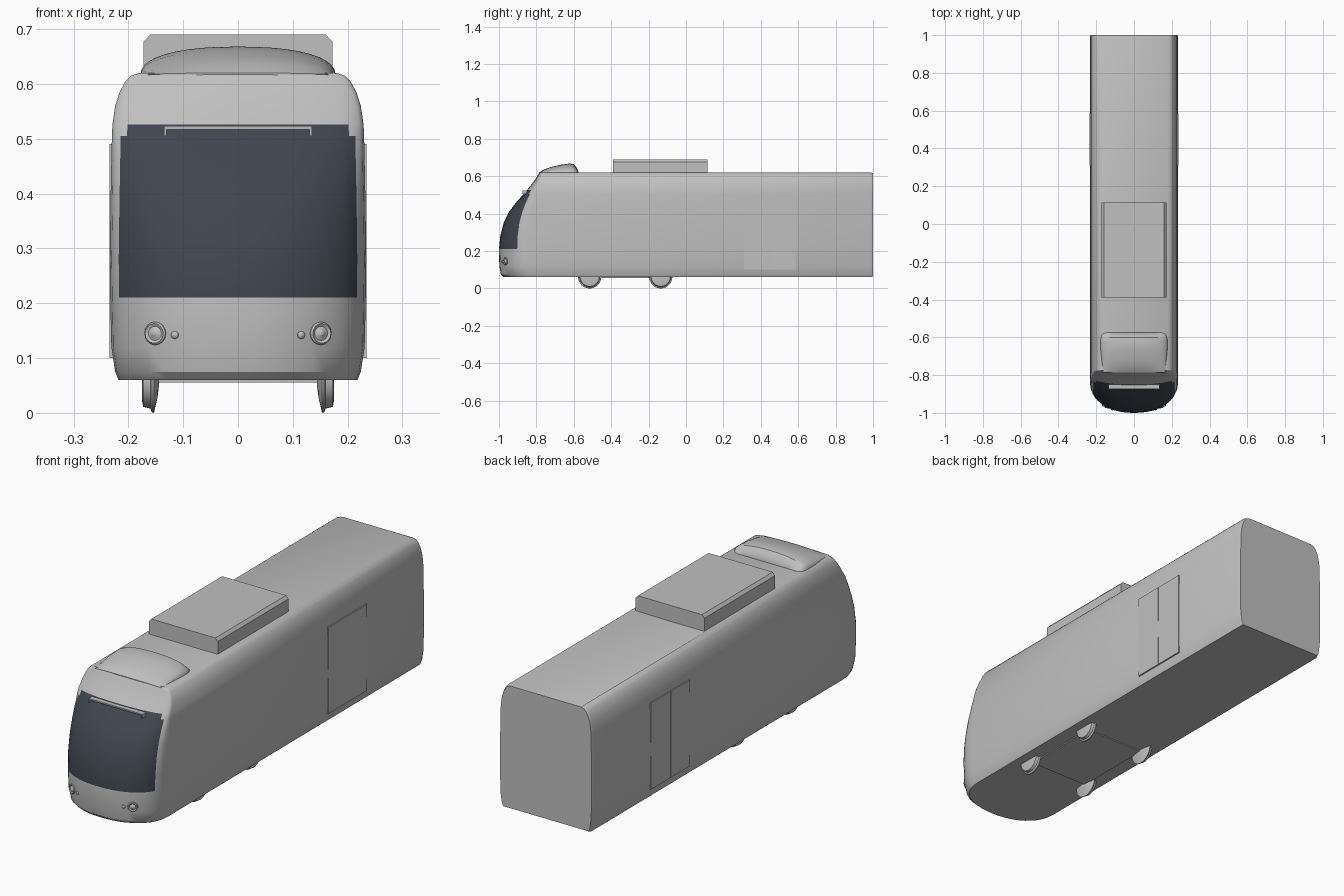
import bpy
import bmesh
from math import sin, cos, pi
from mathutils import Matrix, Vector

default = bpy.data.objects.get("Cube")
if default:
    bpy.data.objects.remove(default, do_unlink=True)


def material(name, colour):
    mat = bpy.data.materials.new(name)
    mat.use_nodes = True
    mat.diffuse_color = (*colour, 1)
    mat.node_tree.nodes["Principled BSDF"].inputs["Base Color"].default_value = (*colour, 1)
    return mat


GREY = material("light grey", (0.53, 0.53, 0.53))
GLASS = material("dark blue glass", (0.05, 0.06, 0.08))


def finish(name, bm, materials, smooth=True):
    bmesh.ops.recalc_face_normals(bm, faces=bm.faces)
    mesh = bpy.data.meshes.new(name)
    bm.to_mesh(mesh)
    bm.free()
    for mat in materials:
        mesh.materials.append(mat)
    obj = bpy.data.objects.new(name, mesh)
    bpy.context.collection.objects.link(obj)
    if smooth:
        bpy.ops.object.select_all(action="DESELECT")
        obj.select_set(True)
        bpy.context.view_layer.objects.active = obj
        bpy.ops.object.shade_smooth_by_angle(angle=pi / 6)
    return obj


def loft(bm, rings):
    """Join closed rings of points with quads and cap both ends."""
    rows = [[bm.verts.new(p) for p in ring] for ring in rings]
    count = len(rows[0])
    grid = []
    for low, high in zip(rows, rows[1:]):
        grid.append([bm.faces.new((low[i], low[(i + 1) % count],
                                   high[(i + 1) % count], high[i]))
                     for i in range(count)])
    bm.faces.new(rows[0])
    bm.faces.new(rows[-1])
    return grid


def box(name, low, high, bevel=0.0, mat=GREY):
    low, high = Vector(low), Vector(high)
    bm = bmesh.new()
    bmesh.ops.create_cube(bm, size=1, matrix=Matrix.Translation((low + high) / 2)
                          @ Matrix.Diagonal((*(high - low), 1)))
    obj = finish(name, bm, [mat], smooth=False)
    if bevel:
        mod = obj.modifiers.new("soft edges", "BEVEL")
        mod.width = bevel
        mod.segments = 2
    return obj


# Body levels: height, half width, nose position, depth of the nose curve
LEVELS = [
    (.06, .218, -.975, .165), (.075, .224, -.99, .17), (.12, .231, -.998, .17),
    (.21, .233, -1, .168), (.28, .234, -.993, .16), (.35, .233, -.975, .145),
    (.41, .232, -.945, .12), (.46, .231, -.908, .09), (.505, .23, -.868, .058),
    (.526, .229, -.85, .045), (.56, .224, -.823, .035), (.585, .216, -.805, .025),
    (.605, .205, -.793, .02), (.615, .195, -.787, .015), (.62, .18, -.783, .012),
]
half = [0, .15, .3, .45, .6, .72, .82, .88, .93, .965, .985, 1]
ACROSS = half[:0:-1] + [-u for u in half]


def nose_y(u, nose, depth, power=2.2):
    return nose + depth * (1 - (1 - abs(u) ** power) ** (1 / power))


def body_ring(z, width, nose, depth):
    rear_z = .34 + (z - .34) * .985
    front = [(u * width, nose_y(u, nose, depth), z) for u in ACROSS]
    return ([(width * .98, 1, rear_z), (width, .988, z)] + front
            + [(-width, .988, z), (-width * .98, 1, rear_z)])


# Body shell with the windscreen marked out on its nose
bm = bmesh.new()
strips = loft(bm, [body_ring(*level) for level in LEVELS])
for level, strip in zip(LEVELS, strips):
    for face in strip:
        mid = face.calc_center_median()
        reach = .207 if level[0] > .5 else .217
        if .2 < level[0] < .52 and abs(mid.x) < reach and mid.y < -.8:
            face.material_index = 1
finish("body_shell", bm, [GREY, GLASS])

# Rounded roof fairing behind the windscreen
bm = bmesh.new()
FAIRING = [(-.785, .165, .004), (-.76, .168, .02), (-.72, .172, .034), (-.67, .177, .045),
           (-.62, .178, .052), (-.6, .176, .048), (-.585, .17, .03), (-.575, .155, .008)]
angles = [pi * i / 20 for i in range(21)]
rings = []
for y, width, height in FAIRING:
    rings.append([(width * (1 if cos(a) > 0 else -1) * abs(cos(a)) ** .87, y,
                   .616 + height * max(sin(a), 0) ** .87) for a in angles])
loft(bm, rings)
finish("roof_fairing", bm, [GREY])

# Roof equipment box with chamfered long edges
bm = bmesh.new()
section = [(.172, .615), (.172, .677), (.16, .69)]
section += [(-x, z) for x, z in reversed(section)]
loft(bm, [[(x, y, z) for x, z in section] for y in (-.39, .115)])
finish("roof_equipment_box", bm, [GREY], smooth=False)

# Bar with short legs at the top of the windscreen
box("display_bar", (-.135, -.873, .517), (.135, -.85, .523))
for side, label in ((1, "left"), (-1, "right")):
    x = side * .1325
    box(label + "_display_leg", (x - .0025, -.875, .505), (x + .0025, -.85, .52))


def lathe(name, profile, matrix, segments=32):
    """Spin (distance along axis, radius) points about local z."""
    bm = bmesh.new()
    loft(bm, [[(r * cos(2 * pi * i / segments), r * sin(2 * pi * i / segments), d)
               for i in range(segments)] for d, r in profile])
    bm.transform(matrix)
    return finish(name, bm, [GREY])


FORWARD = Matrix.Rotation(pi / 2, 4, "X")
LAMP = [(-.02, .021), (.004, .021), (.007, .018), (.004, .013), (.006, .008), (.009, .003)]
SMALL_LAMP = [(-.015, .007), (.002, .007), (.005, .004), (.006, .001)]
WHEEL = [(-.016, .012), (-.013, .035), (-.009, .052), (-.007, .062), (-.003, .061),
         (0, .054), (.013, .051), (.015, .04), (.015, .01)]

for side, label in ((1, "left"), (-1, "right")):
    # Headlamps
    for name, x, z, profile in (("headlamp", .15, .145, LAMP),
                                ("marker_lamp", .115, .142, SMALL_LAMP)):
        place = Matrix.Translation((side * x, nose_y(x / .231, -.998, .17), z))
        turn = Matrix.Rotation(side * x * 2.8, 4, "Z")
        lathe(label + "_" + name, profile, place @ turn @ FORWARD, 16)

    # Flanged wheels
    for y, end in ((-.515, "front"), (-.135, "rear")):
        place = Matrix.Translation((side * .16, y, .062))
        lathe(end + "_" + label + "_wheel", WHEEL,
              place @ Matrix.Rotation(side * pi / 2, 4, "Y"))

    # Thin double door leaves
    for start, end, leaf in ((.31, .444, "front"), (.446, .585, "rear")):
        x_pair = sorted((side * .228, side * .2348))
        box(label + "_" + leaf + "_door_leaf",
            (x_pair[0], start, .1), (x_pair[1], end, .49))

# Running gear frame under the floor
box("bogie_frame", (-.15, -.515, .055), (.15, -.135, .065))
